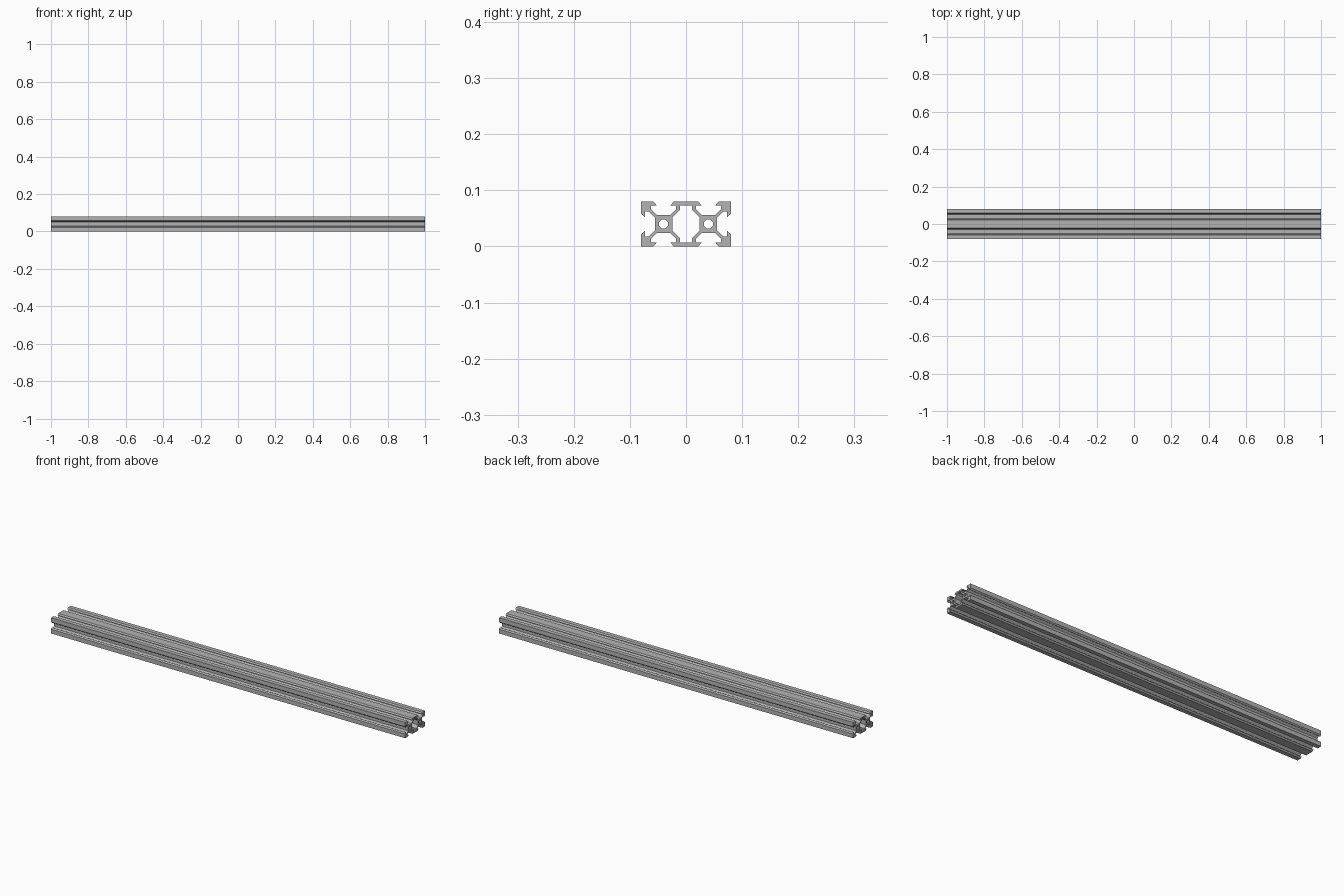
import bpy
import bmesh
from math import sin, cos, pi, radians
from mathutils import Matrix, Vector

cube = bpy.data.objects.get("Cube")
if cube:
    bpy.data.objects.remove(cube)

MM = 0.004      # one millimetre in scene units
CELL = 10       # half of one square cell, mm
LENGTH = 2.0

aluminium = bpy.data.materials.new("brushed aluminium grey")
colour = (0.45, 0.45, 0.45, 1)
aluminium.diffuse_color = colour
aluminium.use_nodes = True
aluminium.node_tree.nodes["Principled BSDF"].inputs["Base Color"].default_value = colour


# Half of a V-slot: (offset from slot centre, height above cell centre)
HALF_SLOT = [(4.58, 10), (3.1, 8.4), (3.1, 8.2), (5.5, 8.2), (5.5, 6.56), (2.84, 3.9)]


def slot(cx, angle):
    """Slot outline of the cell at cx, turned to face one side (counter-clockwise)."""
    path = HALF_SLOT + [(-u, v) for u, v in reversed(HALF_SLOT)]
    turn = Matrix.Rotation(radians(angle), 2)
    return [turn @ Vector(p) + Vector((cx, 0)) for p in path]


# Outer outline: six slots joined by the four square corners
outline = [(20, 10)]
outline += slot(CELL, 0) + slot(-CELL, 0) + [(-20, 10)]
outline += slot(-CELL, 90) + [(-20, -10)]
outline += slot(-CELL, 180) + slot(CELL, 180) + [(20, -10)]
outline += slot(CELL, 270)

# Central hollow between the two hubs
quarter = [(6.1, 2.84), (2.7, 6.24), (2.7, 8.2)]
upper = quarter + [(-u, v) for u, v in reversed(quarter)]
hollow = upper + [(-u, -v) for u, v in upper]

# Round bores through the hubs
SIDES = 8
bores = [[(cx + 2.1 * cos((i + .5) * 2 * pi / SIDES), 2.1 * sin((i + .5) * 2 * pi / SIDES))
          for i in range(SIDES)] for cx in (-CELL, CELL)]

# Fill the cross-section and extrude it along x
bm = bmesh.new()
edges = []
for loop in [outline, hollow] + bores:
    verts = [bm.verts.new((-LENGTH / 2, u * MM, (v + CELL) * MM)) for u, v in loop]
    edges += [bm.edges.new((a, b)) for a, b in zip(verts, verts[1:] + verts[:1])]
bmesh.ops.triangle_fill(bm, edges=edges, use_beauty=True, normal=(-1, 0, 0))
result = bmesh.ops.extrude_face_region(bm, geom=bm.faces[:], use_keep_orig=True)
moved = [g for g in result["geom"] if isinstance(g, bmesh.types.BMVert)]
bmesh.ops.translate(bm, verts=moved, vec=(LENGTH, 0, 0))
bmesh.ops.recalc_face_normals(bm, faces=bm.faces[:])

mesh = bpy.data.meshes.new("slotted_rail")
bm.to_mesh(mesh)
bm.free()
mesh.materials.append(aluminium)
rail = bpy.data.objects.new("slotted_rail", mesh)
bpy.context.collection.objects.link(rail)
